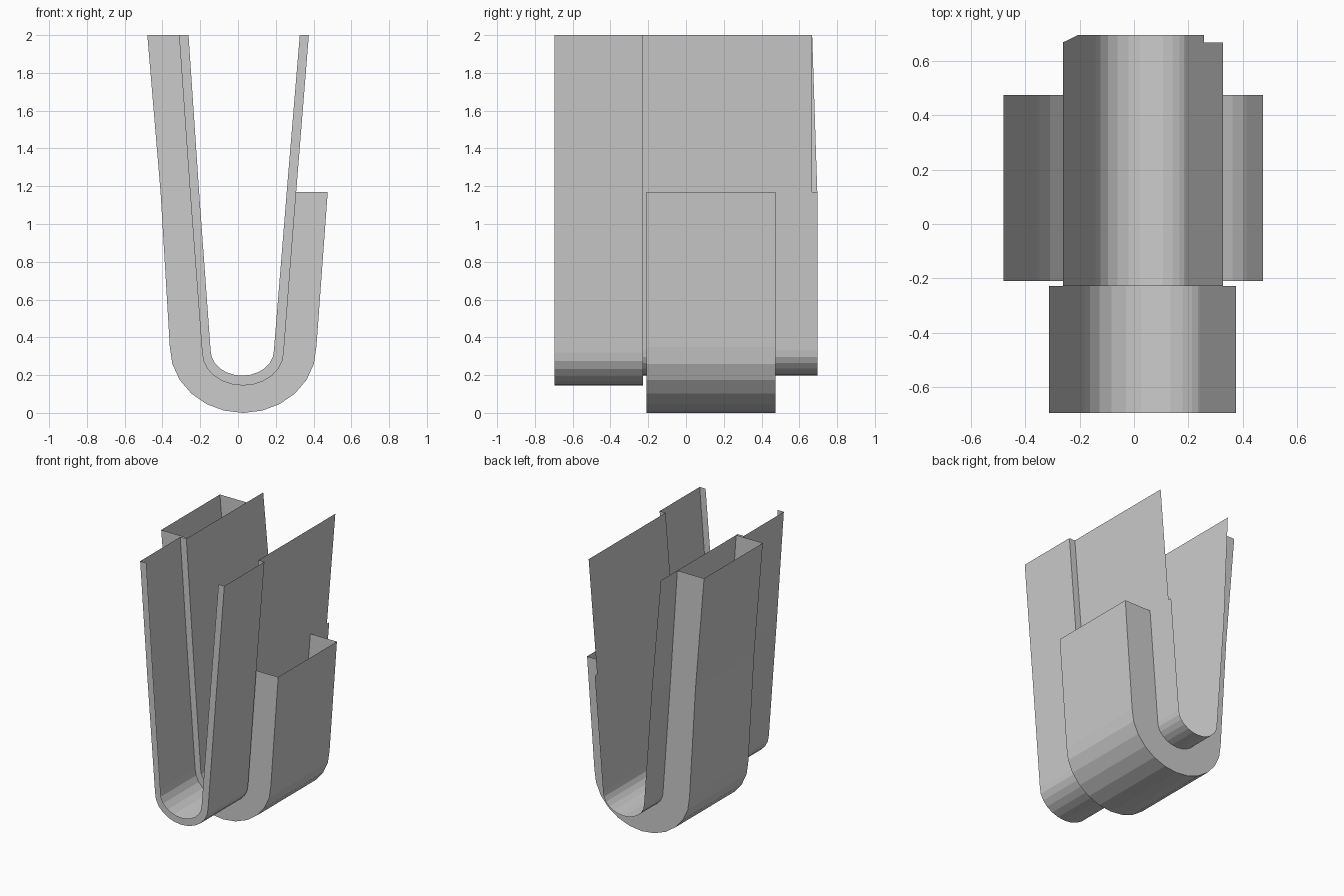
import bpy, bmesh, math

if "Cube" in bpy.data.objects:
    bpy.data.objects.remove(bpy.data.objects["Cube"])

N = 12          # segments in each curved bottom
Z_TOP, Z_MID = 2.0, 1.17


def u_profile(left_top, left_mid, left_low, right_low, right_mid, right_top, z_low, z_bottom):
    """U-shaped section: left wall down, half-ellipse bottom, right wall up."""
    cx, rx = (left_low + right_low) / 2, (right_low - left_low) / 2
    pts = [(left_top, Z_TOP), (left_mid, Z_MID)]
    for i in range(N + 1):
        a = math.pi + math.pi * i / N
        pts.append((cx + rx * math.cos(a), z_low + (z_low - z_bottom) * math.sin(a)))
    return pts + [(right_mid, Z_MID), (right_top, Z_TOP)]


def at_y(profile, y):
    return [(x, y, z) for x, z in profile]


def loft(name, rings, extra=()):
    """Skin a chain of matching open sections, facing outward."""
    bm = bmesh.new()
    rows = [[bm.verts.new(p) for p in ring] for ring in rings]
    for a, b in zip(rows, rows[1:]):
        for i in range(len(a) - 1):
            bm.faces.new((a[i], b[i], b[i + 1], a[i + 1]))
    for quad in extra:
        bm.faces.new([bm.verts.new(p) for p in quad])
    mesh = bpy.data.meshes.new(name)
    bm.to_mesh(mesh)
    bm.free()
    obj = bpy.data.objects.new(name, mesh)
    bpy.context.collection.objects.link(obj)
    return obj


inner = u_profile(-0.262, -0.206, -0.145, 0.190, 0.258, 0.327, 0.33, 0.197)
front = u_profile(-0.312, -0.254, -0.190, 0.242, 0.308, 0.375, 0.32, 0.145)
outer = u_profile(-0.480, -0.410, -0.361, 0.415, 0.475, 0.480, 0.35, 0.0)

# Wide front channel with an inward lip at each end
loft("front_channel", [at_y(inner, -0.695), at_y(front, -0.695),
                       at_y(front, -0.228), at_y(inner, -0.228)])

# Narrow liner running to the back; its upper back corners are cut away
back = at_y(inner[:-1], 0.695)
back[0] = (inner[0][0], 0.668, Z_TOP)
(xm, zm), (xt, zt) = inner[-2:]
upper_right = ((xm, -0.228, zm), (xm, 0.668, zm), (xt, 0.668, zt), (xt, -0.228, zt))
loft("inner_liner", [at_y(inner[:-1], -0.228), back], [upper_right])

# Raised band around the liner, full height on the left and lower on the right
band_in, band_out = inner[:-1], outer[:-1]
loft("outer_band", [at_y(band_in, -0.21), at_y(band_out, -0.21),
                    at_y(band_out, 0.475), at_y(band_in, 0.475)])
